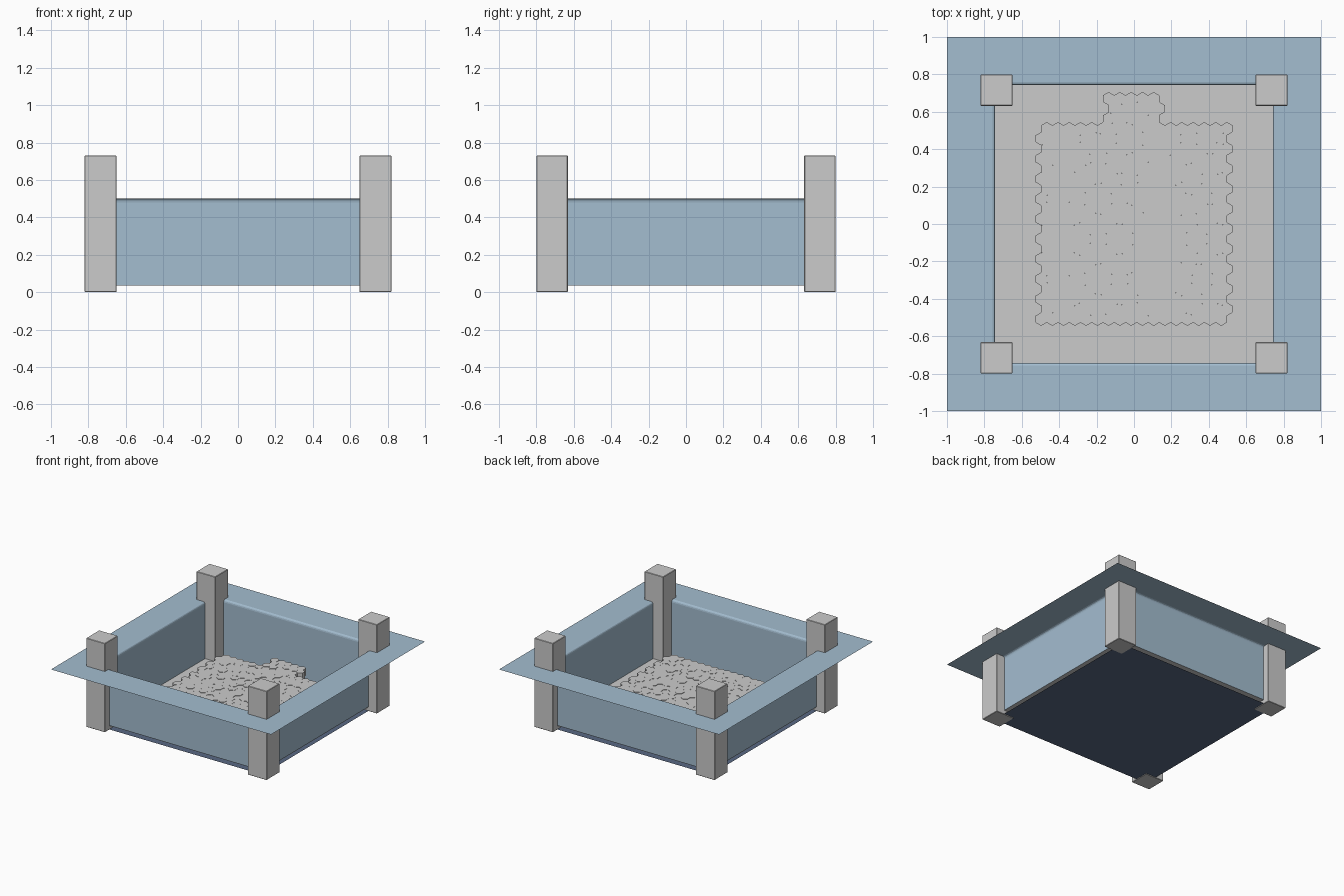
import bpy, bmesh, random
from math import cos, sin, pi
from mathutils import Matrix

if "Cube" in bpy.data.objects:
    bpy.data.objects.remove(bpy.data.objects["Cube"])

random.seed(4)


def make_object(name, bm, color=None):
    mesh = bpy.data.meshes.new(name)
    bm.to_mesh(mesh)
    bm.free()
    ob = bpy.data.objects.new(name, mesh)
    bpy.context.collection.objects.link(ob)
    if color:
        mat = bpy.data.materials.new(name + "_colour")
        mat.diffuse_color = (*color, 1)
        mat.use_nodes = True
        mat.node_tree.nodes["Principled BSDF"].inputs["Base Color"].default_value = mat.diffuse_color
        mesh.materials.append(mat)
    return ob


def square(bm, half, z):
    return [bm.verts.new((sx * half, sy * half, z))
            for sx, sy in ((-1, -1), (1, -1), (1, 1), (-1, 1))]


def sheet(name, half, z, color=None):
    bm = bmesh.new()
    bm.faces.new(square(bm, half, z))
    return make_object(name, bm, color)


# Blue walls bending outward into a wide flat rim
bm = bmesh.new()
profile = [(0.742, 0.035), (0.742, 0.48), (0.744, 0.49), (0.748, 0.496),
           (0.757, 0.5), (1.0, 0.5)]
loops = [square(bm, h, z) for h, z in profile]
for a, b in zip(loops, loops[1:]):
    for i in range(4):
        j = (i + 1) % 4
        bm.faces.new((a[i], a[j], b[j], b[i]))
make_object("walls_and_rim", bm, (0.37, 0.51, 0.63))

# Grey floor and dark sheet underneath
sheet("floor", 0.745, 0.035)
sheet("dark_underside", 0.745, 0.004, (0.1, 0.14, 0.23))

# Corner posts
for sx in (-1, 1):
    for sy in (-1, 1):
        bm = bmesh.new()
        bmesh.ops.create_cube(bm, size=1, matrix=Matrix.Translation(
            (sx * 0.735, sy * 0.716, 0.365)) @ Matrix.Diagonal((0.17, 0.168, 0.73, 1)))
        bmesh.ops.bevel(bm, geom=bm.edges[:], offset=0.003, segments=1, affect='EDGES')
        make_object(("left" if sx < 0 else "right") + ("_front" if sy < 0 else "_back") + "_post", bm)

# Hexagonal paving with very slightly uneven heights and a tab at the back
W, STEP, R = 0.0602, 0.0536, 0.0357
BOTTOM, TOP = 0.11, 0.17
bm = bmesh.new()
for row in range(23):
    count = 17 if row < 20 else 5
    shift = W / 4 if row % 2 else -W / 4
    for k in range(count):
        x = (k - (count - 1) / 2) * W + shift
        y = -0.509 + row * STEP
        top = TOP + random.uniform(-0.002, 0.002)
        corners = [(x + W / 3 ** 0.5 * cos(pi / 6 + i * pi / 3),
                    y + R * sin(pi / 6 + i * pi / 3)) for i in range(6)]
        lo = [bm.verts.new((*c, BOTTOM)) for c in corners]
        hi = [bm.verts.new((*c, top)) for c in corners]
        bm.faces.new(hi)
        bm.faces.new(lo[::-1])
        for i in range(6):
            j = (i + 1) % 6
            bm.faces.new((lo[i], lo[j], hi[j], hi[i]))
make_object("hexagon_paving", bm)
